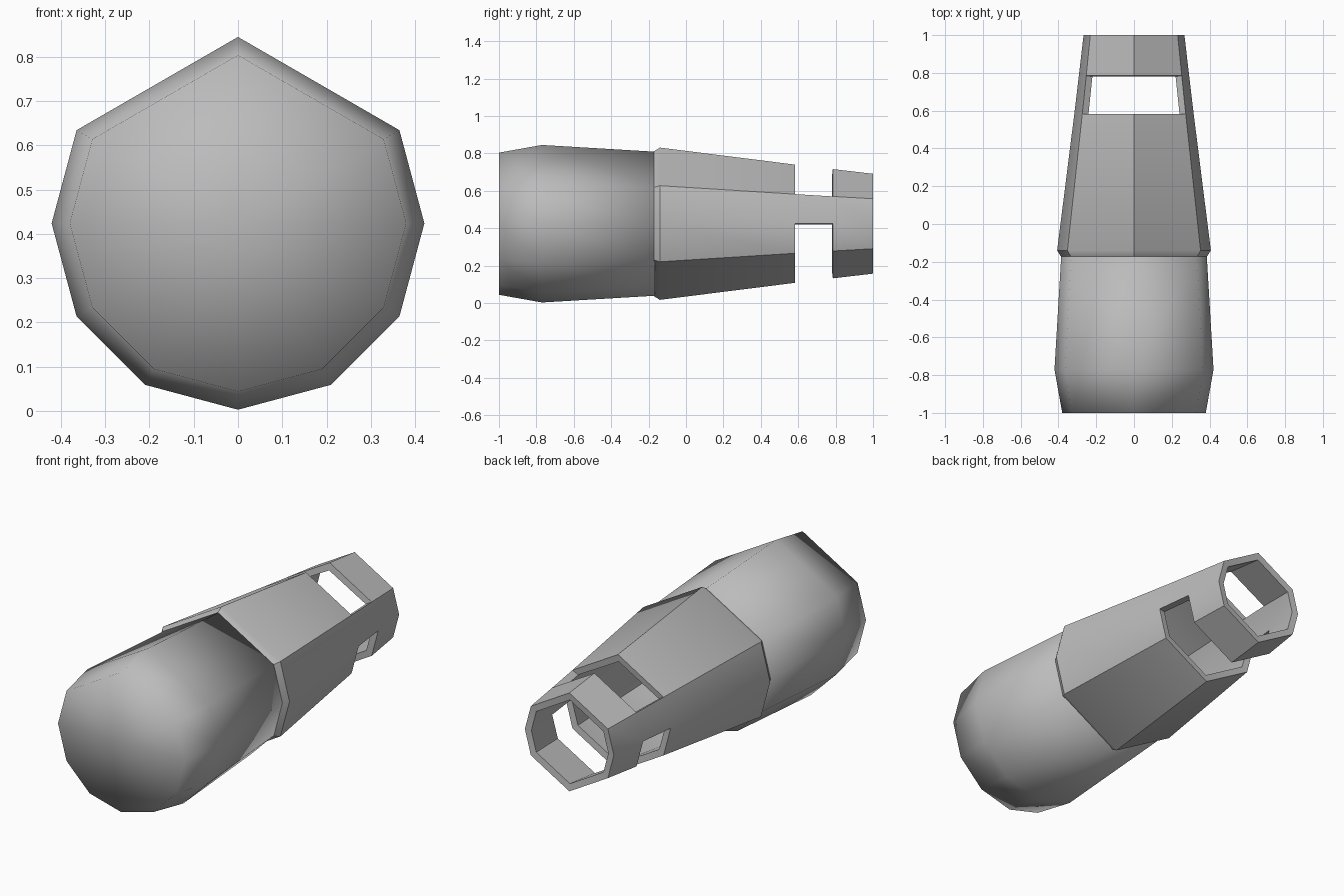
import bpy, bmesh
from math import sin, cos, radians

cube = bpy.data.objects.get("Cube")
if cube:
    bpy.data.objects.remove(cube, do_unlink=True)

CENTRE_Z = 0.424

grey = bpy.data.materials.new("plain_grey")
grey.use_nodes = True
colour = (0.5, 0.5, 0.5, 1)
grey.diffuse_color = colour
grey.node_tree.nodes["Principled BSDF"].inputs["Base Color"].default_value = colour


def loft(name, angles, stations, caps=False, keep=lambda y, seg: True):
    """Join polygon rings along y; angles run clockwise from the top."""
    bm = bmesh.new()
    rings = []
    for y, r in stations:
        rings.append([bm.verts.new((r * sin(radians(a)), y, CENTRE_Z + r * cos(radians(a))))
                      for a in angles])
    n = len(angles)
    for (y, _), a, b in zip(stations, rings, rings[1:]):
        for i in range(n):
            if keep(y, i):
                j = (i + 1) % n
                bm.faces.new((a[i], a[j], b[j], b[i]))
    if caps:
        for ring, (y, _) in ((rings[0], stations[0]), (rings[-1], stations[-1])):
            hub = bm.verts.new((0, y, CENTRE_Z))
            for i in range(n):
                bm.faces.new((ring[i], ring[(i + 1) % n], hub))
    bmesh.ops.recalc_face_normals(bm, faces=bm.faces)
    # Point the open shell outwards
    bm.normal_update()
    side = bm.faces[0]
    mid = side.calc_center_median()
    mid.y, mid.z = 0, mid.z - CENTRE_Z
    if side.normal.dot(mid) < 0:
        bmesh.ops.reverse_faces(bm, faces=bm.faces)
    mesh = bpy.data.meshes.new(name)
    bm.to_mesh(mesh)
    bm.free()
    mesh.materials.append(grey)
    obj = bpy.data.objects.new(name, mesh)
    bpy.context.collection.objects.link(obj)
    bpy.ops.object.select_all(action='DESELECT')
    obj.select_set(True)
    bpy.context.view_layer.objects.active = obj
    return obj


# Front body: rounded underside with a peaked roof
body_angles = (0, 60, 90, 120, 150, 180, 210, 240, 270, 300)
loft("front_body", body_angles,
     [(-1, 0.38), (-0.77, 0.421), (-0.165, 0.385)], caps=True)
bpy.ops.object.shade_smooth()

# Rear sleeve: bevelled collar, taper, and a window band held by two side struts
sleeve_angles = (0, 60, 90, 120, 180, 240, 270, 300)
STRUTS = (1, 6)
WINDOW_Y = 0.583
sleeve = loft("rear_sleeve", sleeve_angles,
              [(-0.172, 0.387), (-0.14, 0.407), (WINDOW_Y, 0.316), (0.785, 0.292), (1, 0.267)],
              keep=lambda y, seg: y != WINDOW_Y or seg in STRUTS)
wall = sleeve.modifiers.new("wall", 'SOLIDIFY')
wall.thickness = 0.035
wall.offset = -1
wall.use_even_offset = True
bpy.ops.object.modifier_apply(modifier="wall")
bpy.ops.object.shade_smooth_by_angle(angle=radians(35))
